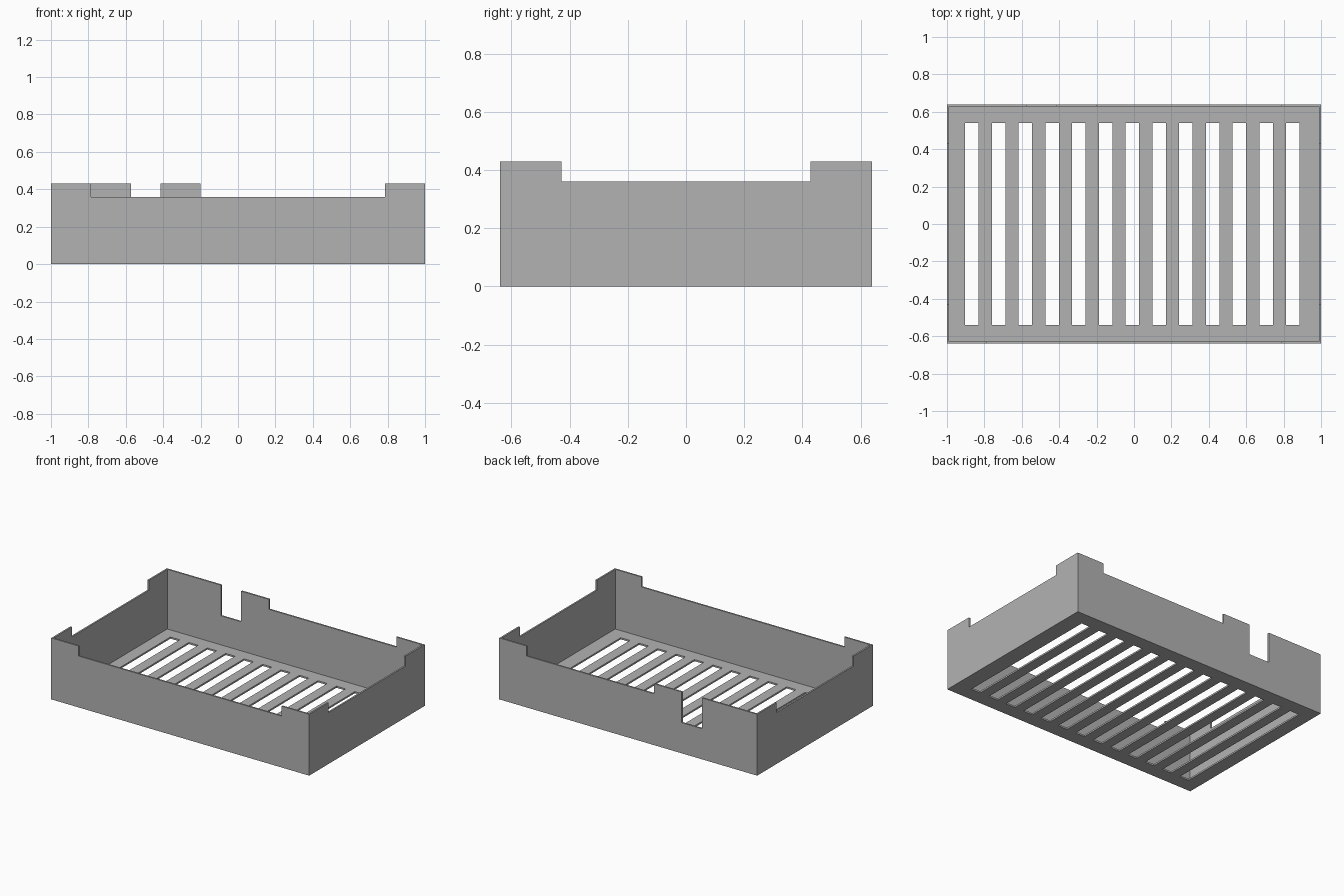
import bpy
import bmesh
from mathutils import Vector

cube = bpy.data.objects.get("Cube")
if cube:
    bpy.data.objects.remove(cube, do_unlink=True)

# Main sizes
HALF_X, HALF_Y = 1.0, 0.64
TOP, RIM = 0.43, 0.36          # corner height, lowered rim height
WALL = 0.0115
BACK_SLOT_FLOOR = 0.215
SLOTS, PITCH, SLOT_W, SLOT_Y = 13, 0.143, 0.072, 0.541
FIRST_SLOT = -0.903

grey = bpy.data.materials.new("plain grey")
grey.use_nodes = True
colour = (0.45, 0.45, 0.45, 1)
grey.diffuse_color = colour
grey.node_tree.nodes["Principled BSDF"].inputs["Base Color"].default_value = colour


def make_boxes(name, boxes):
    """One object holding separate boxes, each given as (low corner, high corner)."""
    bm = bmesh.new()
    for low, high in boxes:
        low, high = Vector(low), Vector(high)
        verts = bmesh.ops.create_cube(bm, size=1)["verts"]
        bmesh.ops.scale(bm, vec=high - low, verts=verts)
        bmesh.ops.translate(bm, vec=(low + high) / 2, verts=verts)
    mesh = bpy.data.meshes.new(name)
    bm.to_mesh(mesh)
    bm.free()
    mesh.materials.append(grey)
    obj = bpy.data.objects.new(name, mesh)
    bpy.context.collection.objects.link(obj)
    return obj


def cut(target, boxes):
    """Cut the boxes out of the target and drop the cutter."""
    cutter = make_boxes("cutter", boxes)
    cutter.hide_render = True
    mod = target.modifiers.new("cut", "BOOLEAN")
    mod.operation, mod.solver, mod.object = "DIFFERENCE", "EXACT", cutter
    bpy.context.view_layer.objects.active = target
    bpy.ops.object.modifier_apply(modifier=mod.name)
    bpy.data.objects.remove(cutter, do_unlink=True)


# Solid block hollowed into an open tray
tray = make_boxes("slotted_tray", [((-HALF_X, -HALF_Y, 0), (HALF_X, HALF_Y, TOP))])
cut(tray, [((WALL - HALF_X, WALL - HALF_Y, WALL), (HALF_X - WALL, HALF_Y - WALL, 1))])

# Ventilation slots through the floor
starts = [FIRST_SLOT + i * PITCH for i in range(SLOTS)]
cut(tray, [((x, -SLOT_Y, -0.1), (x + SLOT_W, SLOT_Y, 0.1)) for x in starts])

# Lowered rims: both sides, front, back, and the deep opening in the back wall
cut(tray, [
    ((-1.1, -0.428, RIM), (1.1, 0.428, 1)),
    ((-0.787, -0.7, RIM), (0.787, -0.6, 1)),
    ((-0.2, 0.6, RIM), (0.787, 0.7, 1)),
    ((-0.573, 0.6, BACK_SLOT_FLOOR), (-0.415, 0.7, 1)),
])
